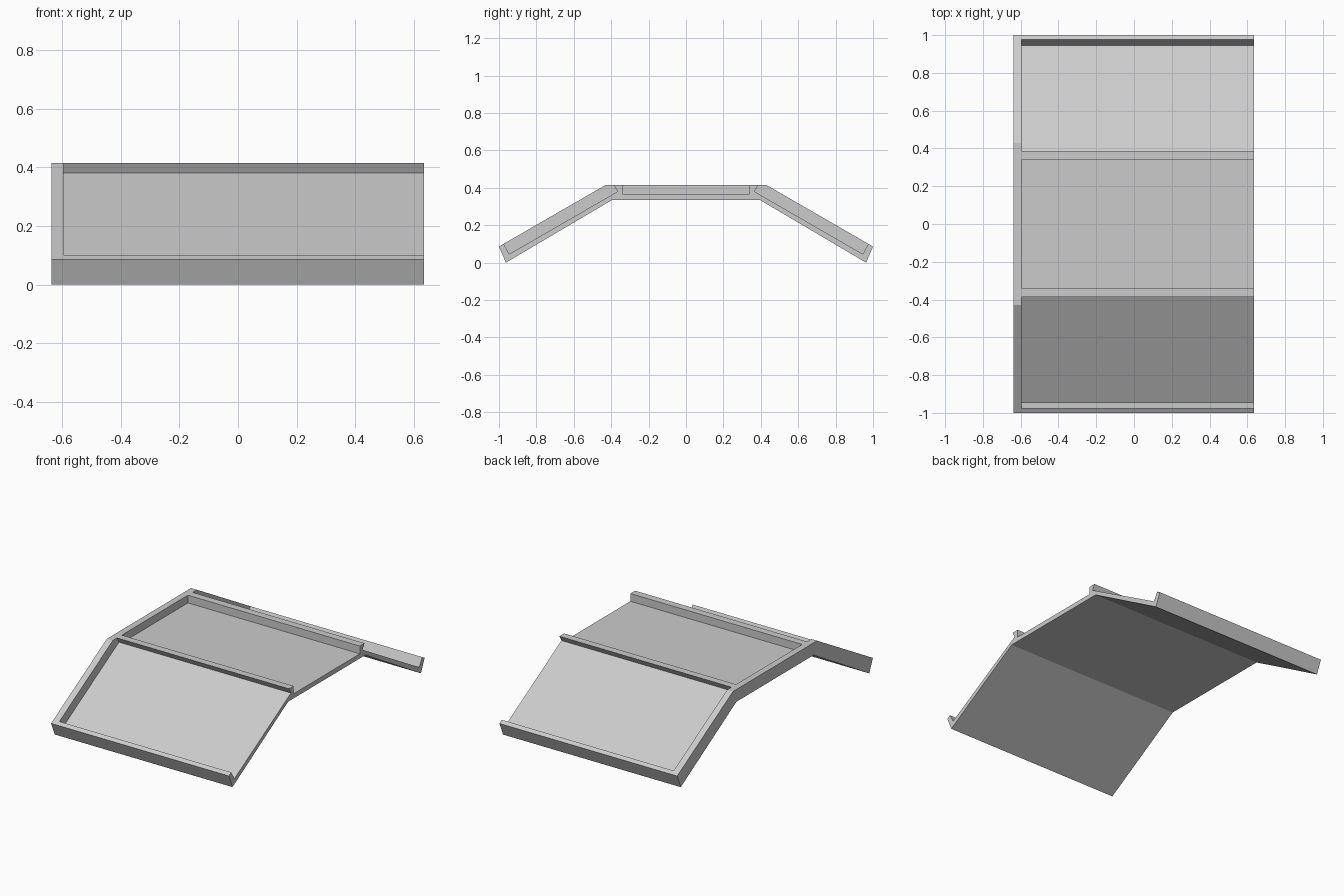
import bpy, bmesh

if "Cube" in bpy.data.objects:
    bpy.data.objects.remove(bpy.data.objects["Cube"])

LEFT, RIGHT, WALL = -0.637, 0.635, -0.595

grey = bpy.data.materials.new("plain grey")
grey.diffuse_color = (0.6, 0.6, 0.6, 1)
grey.use_nodes = True
grey.node_tree.nodes["Principled BSDF"].inputs["Base Color"].default_value = grey.diffuse_color


def prism(name, profile, x0, x1):
    """Extrude a (y, z) profile along x."""
    bm = bmesh.new()
    face = bm.faces.new([bm.verts.new((x0, y, z)) for y, z in profile])
    ext = bmesh.ops.extrude_face_region(bm, geom=[face])
    verts = [v for v in ext["geom"] if isinstance(v, bmesh.types.BMVert)]
    bmesh.ops.translate(bm, verts=verts, vec=(x1 - x0, 0, 0))
    bmesh.ops.recalc_face_normals(bm, faces=bm.faces)
    mesh = bpy.data.meshes.new(name)
    bm.to_mesh(mesh)
    bm.free()
    mesh.materials.append(grey)
    obj = bpy.data.objects.new(name, mesh)
    bpy.context.collection.objects.link(obj)
    return obj


# Bent slab: flat middle with two drooping wings
half = [(0.395, 0.335), (0.963, 0.0), (1.0, 0.086), (0.43, 0.415)]
slab = prism("bent_tray", half + [(-y, z) for y, z in reversed(half)], LEFT, RIGHT)

# Recesses, open at the top and at the right end
wing = [(0.366, 0.38), (0.945, 0.046), (1.005, 0.152), (0.42, 0.476)]
middle = [(-0.338, 0.365), (0.338, 0.365), (0.338, 0.5), (-0.338, 0.5)]
recesses = {
    "middle_recess": middle,
    "back_recess": wing,
    "front_recess": [(-y, z) for y, z in wing],
}
bpy.context.view_layer.objects.active = slab
for name, profile in recesses.items():
    cutter = prism(name, profile, WALL, RIGHT + 0.1)
    cutter.hide_render = True
    mod = slab.modifiers.new(name, "BOOLEAN")
    mod.operation = "DIFFERENCE"
    mod.solver = "EXACT"
    mod.object = cutter
    bpy.ops.object.modifier_apply(modifier=mod.name)
    bpy.data.objects.remove(cutter)
